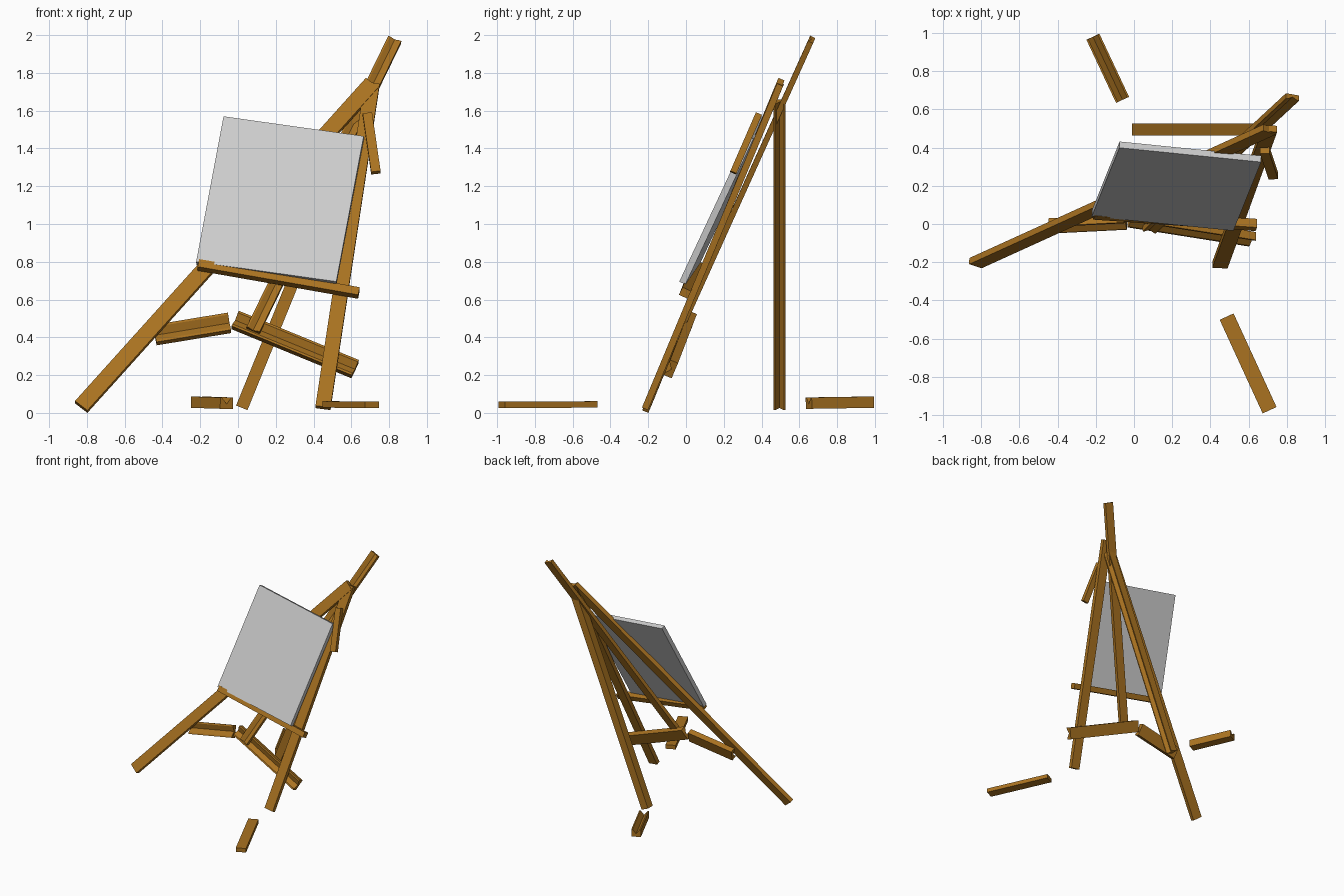
import bpy, bmesh
from mathutils import Vector, Matrix

if "Cube" in bpy.data.objects:
    bpy.data.objects.remove(bpy.data.objects["Cube"])

wood = bpy.data.materials.new("wood")
wood.diffuse_color = (0.40, 0.17, 0.015, 1)
wood.use_nodes = True
wood.node_tree.nodes["Principled BSDF"].inputs["Base Color"].default_value = wood.diffuse_color


def beam(name, p, q, face, w, t, groove=0.0, mat=wood):
    """Plank from p to q; 'face' is the broad side's normal, groove cuts a V into it."""
    p, q, n = Vector(p), Vector(q), Vector(face)
    axis = (q - p).normalized()
    side = axis.cross(n).normalized()
    n = side.cross(axis).normalized()
    a, b = w / 2, t / 2
    prof = [(-a, -b), (a, -b), (a, b)]
    if groove:
        prof += [(a * 0.75, b), (0, b - groove), (-a * 0.75, b)]
    prof.append((-a, b))
    bm = bmesh.new()
    ends = [[bm.verts.new(o + side * x + n * y) for x, y in prof] for o in (p, q)]
    k = len(prof)
    for i in range(k):
        j = (i + 1) % k
        bm.faces.new((ends[0][i], ends[0][j], ends[1][j], ends[1][i]))
    bm.faces.new(ends[0])
    bm.faces.new(ends[1])
    bmesh.ops.recalc_face_normals(bm, faces=bm.faces)
    me = bpy.data.meshes.new(name)
    bm.to_mesh(me)
    bm.free()
    ob = bpy.data.objects.new(name, me)
    bpy.context.collection.objects.link(ob)
    if mat:
        me.materials.append(mat)
    return ob


FRONT = (0, -0.92, 0.39)
CANVAS = (-0.02, -0.59, 0.28)

# Leaning front frame
beam("left_leg", (-0.83, -0.205, 0.035), (0.71, 0.495, 1.745), FRONT, 0.085, 0.035)
beam("right_leg", (0.45, -0.215, 0.03), (0.71, 0.50, 1.745), FRONT, 0.08, 0.035)
beam("centre_mast", (0.08, -0.03, 0.44), (0.83, 0.665, 1.98), FRONT, 0.075, 0.03, 0.015)

# Upright rear support
beam("back_leg", (0.02, 0.495, 0.03), (0.68, 0.495, 1.65), (1, 0, -0.4), 0.065, 0.065, 0.03)

# Snapped lower crossbar, behind the front legs
beam("crossbar_left", (-0.44, -0.01, 0.415), (-0.045, 0.01, 0.48), FRONT, 0.10, 0.045, 0.025)
beam("crossbar_right", (-0.015, 0.02, 0.495), (0.62, -0.08, 0.235), FRONT, 0.095, 0.045, 0.025)

# Canvas board and the ledge beneath it
beam("canvas", (0.15, 0.018, 0.743), (0.295, 0.378, 1.513), CANVAS, 0.753, 0.036, mat=None)
beam("ledge", (-0.21, 0.055, 0.787), (0.64, -0.005, 0.638), CANVAS, 0.045, 0.05)

# Hanging splinter near the top
beam("hanging_splinter", (0.685, 0.385, 1.585), (0.73, 0.25, 1.275), FRONT, 0.05, 0.035)

# Broken pieces lying on the ground
beam("loose_piece_front", (0.485, -0.485, 0.048), (0.71, -0.975, 0.046), (0, 0, 1), 0.08, 0.034)
beam("loose_piece_back", (-0.06, 0.65, 0.055), (-0.215, 0.98, 0.06), (0, 0, 1), 0.075, 0.06, 0.035)

# Rest the lowest corner on the ground
low = min(v.co.z for o in bpy.data.objects for v in o.data.vertices)
for o in bpy.data.objects:
    o.data.transform(Matrix.Translation((0, 0, -low)))
